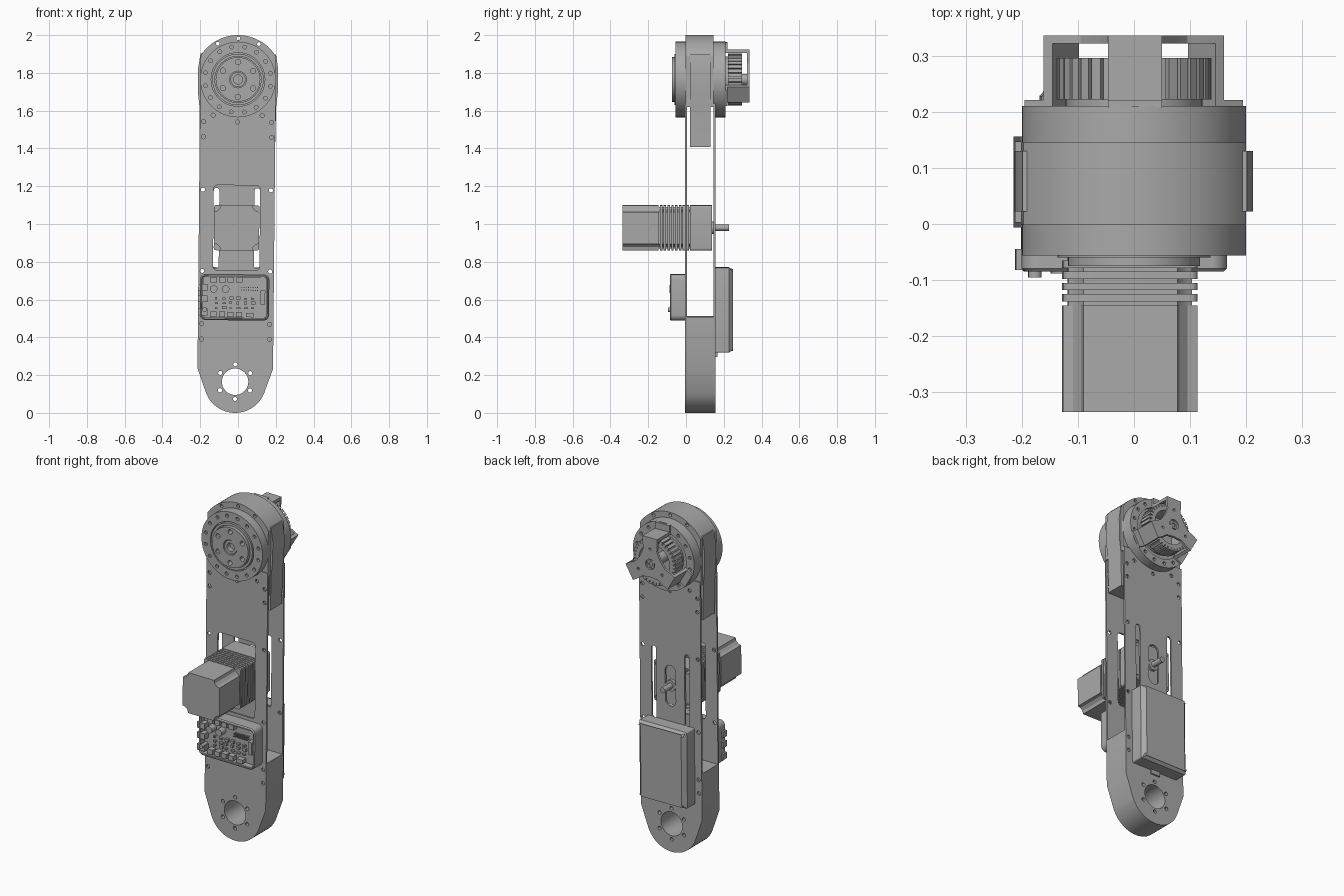
import bpy, bmesh, math, random
from mathutils import Matrix, Vector

random.seed(4)
if bpy.data.objects.get("Cube"):
    bpy.data.objects.remove(bpy.data.objects["Cube"])

grey = bpy.data.materials.new("machined_grey")
grey.use_nodes = True
GREY = (0.4, 0.4, 0.4, 1)
grey.diffuse_color = GREY
grey.node_tree.nodes["Principled BSDF"].inputs["Base Color"].default_value = GREY

JOINT = 1.765   # height of the upper joint axis
BORE = 0.165    # height of the lower bore axis
PIVOT = Vector((0, 0, JOINT))
LEAN = Matrix.Translation(PIVOT) @ Matrix.Rotation(0.0095, 4, 'Y') @ Matrix.Translation(-PIVOT)


# Outline helpers: every loop is a list of (x, z) points
def arc(cx, cz, r, a0, a1, n):
    return [(cx + r * math.cos(math.radians(a0 + (a1 - a0) * i / n)),
             cz + r * math.sin(math.radians(a0 + (a1 - a0) * i / n))) for i in range(n + 1)]


def circle(cx, cz, r, n=32):
    return arc(cx, cz, r, 0, 360, n)[:-1]


def rect(x0, x1, z0, z1, r=0.0):
    if r == 0:
        return [(x0, z0), (x1, z0), (x1, z1), (x0, z1)]
    return (arc(x1 - r, z1 - r, r, 0, 90, 6) + arc(x0 + r, z1 - r, r, 90, 180, 6)
            + arc(x0 + r, z0 + r, r, 180, 270, 6) + arc(x1 - r, z0 + r, r, 270, 360, 6))


def bolts(cz, radius, r, count, start=0):
    steps = [math.radians(start + 360 * i / count) for i in range(count)]
    return [circle(radius * math.cos(a), cz + radius * math.sin(a), r, 12) for a in steps]


def spin(points, deg):
    a = math.radians(deg)
    return [(r * math.cos(a) - t * math.sin(a), JOINT + r * math.sin(a) + t * math.cos(a))
            for r, t in points]


def extrude(name, loops, y0, y1, bevel=0.0, back_bevel=0.0):
    """Extrude filled outlines (inner loops are holes) from y0 to y1."""
    curve = bpy.data.curves.new(name, 'CURVE')
    curve.dimensions = '2D'
    curve.fill_mode = 'BOTH'
    curve.extrude = (y1 - y0) / 2
    for loop in loops:
        s = curve.splines.new('POLY')
        s.points.add(len(loop) - 1)
        for p, (x, z) in zip(s.points, loop):
            p.co = (x, z, 0, 1)
        s.use_cyclic_u = True
    temp = bpy.data.objects.new(name + "_outline", curve)
    bpy.context.collection.objects.link(temp)
    mesh = bpy.data.meshes.new_from_object(temp.evaluated_get(bpy.context.evaluated_depsgraph_get()))
    bpy.data.objects.remove(temp)
    mesh.transform(Matrix.Translation((0, (y0 + y1) / 2, 0)) @ Matrix.Rotation(math.pi / 2, 4, 'X'))
    bm = bmesh.new()
    bm.from_mesh(mesh)
    bmesh.ops.remove_doubles(bm, verts=bm.verts, dist=1e-5)
    bmesh.ops.recalc_face_normals(bm, faces=bm.faces)
    for y, w in ((y0, bevel), (y1, back_bevel)):
        if w:
            rim = [e for e in bm.edges if all(abs(v.co.y - y) < 1e-4 for v in e.verts)
                   and e.calc_face_angle(0) > 1]
            bmesh.ops.bevel(bm, geom=rim, offset=w, segments=1, affect='EDGES')
    bm.transform(LEAN)
    bm.to_mesh(mesh)
    bm.free()
    mesh.materials.clear()
    mesh.materials.append(grey)
    mesh.shade_smooth()
    mesh.set_sharp_from_angle(angle=math.radians(30))
    mesh.name = name
    ob = bpy.data.objects.new(name, mesh)
    bpy.context.collection.objects.link(ob)
    return ob


# Side plates and lower end block
foot = [(-0.2, 0.235)] + arc(0, BORE, BORE, 200, 340, 32) + [(0.2, 0.235)]
outline = foot + [(0.2, 1.64), (-0.2, 1.64)]
bore_holes = [circle(0, BORE, 0.07, 40)] + bolts(BORE, 0.092, 0.011, 6, 30)
rivets = [circle(s * 0.18, z, 0.011, 12) for s in (-1, 1) for z in (0.39, 0.47, 0.75, 1.18, 1.46, 1.54)]
rivets += [circle(x, z, 0.011, 12) for x, z in ((0, 1.54), (-0.13, 1.575), (0.13, 1.575))]
window = [rect(-0.123, 0.123, 0.755, 1.205, 0.02)]
slots = [rect(x - 0.015, x + 0.015, 0.765, 1.19, 0.014) for x in (-0.108, 0.108)]
slots.append(rect(-0.034, 0.034, 0.86, 1.1, 0.033))
extrude("front_plate", [outline] + bore_holes + rivets + window, -0.006, 0.004)
extrude("back_plate", [outline] + bore_holes + rivets + slots, 0.146, 0.156)
extrude("lower_end_block", [foot + [(0.2, 0.51), (-0.2, 0.51)]] + bore_holes, 0.004, 0.146)

# Upper joint housing
side = math.degrees(math.acos(0.2 / 0.237))
crown = arc(0, JOINT, 0.235, side, 180 - side, 32)
crown_holes = [circle(0.218 * math.cos(a), JOINT + 0.218 * math.sin(a), 0.01, 12)
               for a in map(math.radians, (60, 90, 120))]
extrude("joint_housing", [crown + [(-0.2, 1.62), (0.2, 1.62)]] + crown_holes, -0.002, 0.145)
extrude("joint_spacer", [rect(-0.195, 0.195, 1.41, 1.62)], 0.02, 0.13)
for name, s in (("left_side_pad", 1), ("right_side_pad", -1)):
    pad = [(0.19, 1.9), (0.2, 1.9), (0.212, 1.82), (0.212, 1.7), (0.203, 1.62), (0.2, 1.41), (0.19, 1.41)]
    extrude(name, [[(s * x, z) for x, z in pad]], 0.022, 0.13)

disc = circle(0, JOINT, 0.2, 64)
rim_holes = bolts(JOINT, 0.175, 0.01, 16, 11.25)
extrude("front_flange_base", [disc], -0.04, 0)
extrude("front_flange", [disc, circle(0, JOINT, 0.142, 48)] + rim_holes, -0.056, -0.04)
extrude("output_ring", [circle(0, JOINT, 0.136, 48), circle(0, JOINT, 0.122, 48)], -0.06, -0.04)
extrude("output_disc", [circle(0, JOINT, 0.118, 48), circle(0, JOINT, 0.044)]
        + bolts(JOINT, 0.092, 0.014, 6, 30), -0.075, -0.04)
extrude("output_hub", [circle(0, JOINT, 0.04), circle(0, JOINT, 0.024)], -0.07, -0.04)
extrude("back_flange_base", [disc], 0.145, 0.195)
extrude("back_flange", [disc, circle(0, JOINT, 0.15, 48)] + rim_holes, 0.195, 0.21)

# Joint motor: toothed stator ring, hub and three-legged bracket
teeth = []
for i in range(36):
    teeth += spin([(0.122, -0.008), (0.138, -0.009), (0.138, 0.009), (0.122, 0.008)], i * 10)
extrude("stator", [teeth, circle(0, JOINT, 0.1, 48)], 0.222, 0.296)
extrude("stator_base", [circle(0, JOINT, 0.122, 48), circle(0, JOINT, 0.1, 48)], 0.195, 0.29)
extrude("joint_shaft", [circle(0, JOINT, 0.03)], 0.195, 0.325)
star = []
for a in (90, 210, 330):
    star += spin([(0.085, -0.044), (0.12, -0.048), (0.158, -0.048),
                  (0.158, 0.048), (0.12, 0.048), (0.085, 0.044)], a)
    star += spin([(0.075, 0)], a + 60)
    extrude("bracket_leg", [spin([(0.14, -0.048), (0.158, -0.048), (0.158, 0.048), (0.14, 0.048)], a)],
            0.21, 0.323)
    extrude("bracket_foot", [spin([(0.14, -0.048), (0.197, -0.048), (0.197, 0.048), (0.14, 0.048)], a)],
            0.208, 0.221)
extrude("bracket_plate", [star, circle(0, JOINT, 0.03)] + bolts(JOINT, 0.09, 0.008, 3, 30 + 60), 0.322, 0.336)
extrude("bracket_bearing", [rect(-0.022, 0.022, JOINT - 0.022, JOINT + 0.022), circle(0, JOINT, 0.012)],
        0.32, 0.332)

# Drive motor with notched corners and cooling fins
MZ = 0.98


def notched(h):
    corner = [(h, 0.084), (0.102, 0.088), (0.088, 0.102), (0.084, h)]
    pts = []
    for k in range(4):
        for x, z in corner:
            for _ in range(k):
                x, z = -z, x
            pts.append((x, MZ + z))
    return pts


extrude("motor_body", [notched(0.12)], -0.335, -0.145)
extrude("motor_core", [notched(0.11)], -0.145, 0.04)
for i in range(9):
    extrude("motor_fin", [rect(-0.12, 0.12, MZ - 0.12, MZ + 0.12, 0.012)],
            -0.138 + i * 0.02, -0.125 + i * 0.02)
extrude("motor_flange", [rect(-0.12, 0.12, MZ - 0.12, MZ + 0.12, 0.012)]
        + [circle(x, MZ + z, 0.012, 12) for x in (-0.1, 0.1) for z in (-0.1, 0.1)], 0.035, 0.138)
extrude("motor_boss", [circle(0, MZ, 0.032)], 0.138, 0.155)
extrude("motor_shaft", [circle(0, MZ, 0.016, 20)], 0.15, 0.228)

# Controller tray with circuit board
tray = rect(-0.19, 0.176, 0.49, 0.735, 0.03)
extrude("tray_floor", [tray], -0.03, -0.006)
extrude("tray_wall", [tray, rect(-0.178, 0.164, 0.502, 0.723, 0.02)], -0.085, -0.03, bevel=0.006)
extrude("circuit_board", [rect(-0.176, 0.162, 0.504, 0.721, 0.015)], -0.045, -0.03)
extrude("capacitors", [circle(x, 0.655, 0.02, 20) for x in (-0.118, -0.055)], -0.088, -0.045)
row = [rect(x, x + 0.034, z, z + 0.028) for x in (-0.135, -0.09, -0.045, 0) for z in (0.507, 0.69)]
row += [rect(0.055, 0.095, 0.507, 0.53), rect(0.13, 0.155, 0.575, 0.65)]
extrude("connectors", row, -0.078, -0.045)
extrude("side_ports", [rect(-0.2, -0.15, z, z + 0.035) for z in (0.515, 0.585, 0.645)], -0.082, -0.045)
extrude("power_plug", [circle(-0.165, 0.545, 0.012, 16)], -0.095, -0.045)
chips = []
for i in range(6):
    for j in range(3):
        x, z = -0.11 + i * 0.038, 0.55 + j * 0.025
        chips.append(rect(x, x + random.uniform(0.008, 0.024), z, z + random.uniform(0.007, 0.018)))
extrude("chips", chips, -0.06, -0.045)
extrude("pin_header", [circle(0.03 + i * 0.012, 0.65 + j * 0.014, 0.003, 6)
                       for i in range(8) for j in range(2)], -0.07, -0.045)

# Battery pack on the back
extrude("battery_pack", [rect(-0.155, 0.155, 0.32, 0.77, 0.008)], 0.156, 0.25, back_bevel=0.022)
extrude("battery_tab", [rect(-0.03, 0.03, 0.295, 0.33)], 0.156, 0.166)
